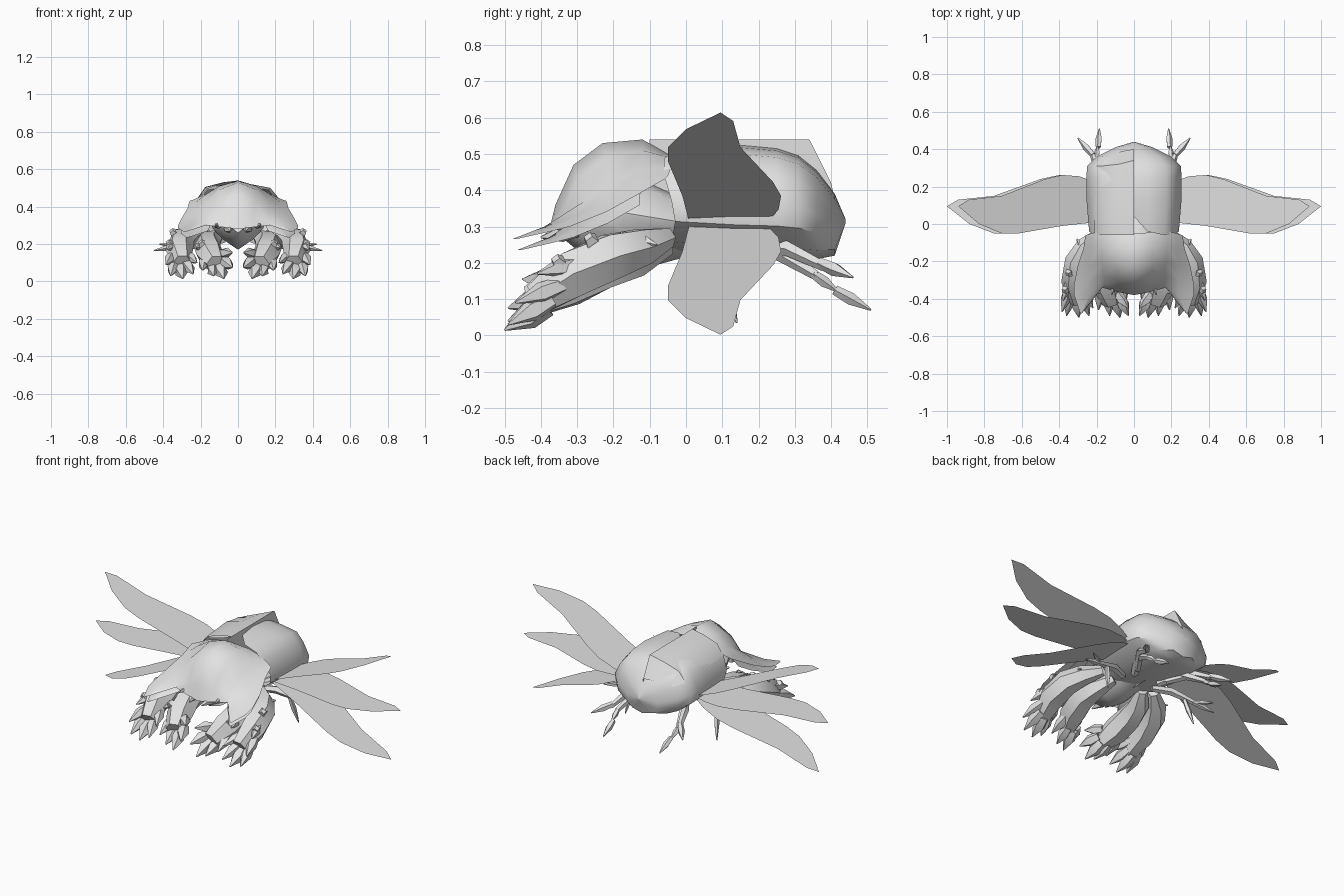
import bpy, bmesh, math
from mathutils import Vector

if "Cube" in bpy.data.objects:
    bpy.data.objects.remove(bpy.data.objects["Cube"])

grey = bpy.data.materials.new("plain_grey")
grey.diffuse_color = (0.76, 0.76, 0.76, 1)
grey.use_nodes = True
grey.node_tree.nodes["Principled BSDF"].inputs["Base Color"].default_value = grey.diffuse_color


def finish(name, bm, mirror=True, ref=None):
    """Turn a bmesh into an object, facing away from ref, mirrored across x."""
    bmesh.ops.remove_doubles(bm, verts=bm.verts, dist=0.0005)
    if ref is None:
        bmesh.ops.recalc_face_normals(bm, faces=bm.faces)
    else:
        bm.normal_update()
        out = sum(f.normal.dot(f.calc_center_median() - Vector(ref)) * f.calc_area() for f in bm.faces)
        if out < 0:
            bmesh.ops.reverse_faces(bm, faces=bm.faces)
    me = bpy.data.meshes.new(name)
    bm.to_mesh(me)
    bm.free()
    me.materials.append(grey)
    ob = bpy.data.objects.new(name, me)
    bpy.context.collection.objects.link(ob)
    if mirror:
        m = ob.modifiers.new("mirror", 'MIRROR')
        m.merge_threshold = 0.002
    return ob


def grid(name, rows, ref, mirror=True):
    """Skin rows of points with quads."""
    bm = bmesh.new()
    vs = [[bm.verts.new(p) for p in r] for r in rows]
    for a, b in zip(vs, vs[1:]):
        for i in range(len(a) - 1):
            bm.faces.new((a[i], a[i + 1], b[i + 1], b[i]))
    return finish(name, bm, mirror, ref)


def tube(bm, pts, radii, sides=6):
    """Closed low-poly limb through pts."""
    pts = [Vector(p) for p in pts]
    rings = []
    for i, (p, r) in enumerate(zip(pts, radii)):
        d = pts[min(i + 1, len(pts) - 1)] - pts[max(i - 1, 0)]
        side = d.cross(Vector((0, 0, 1))).normalized()
        up = side.cross(d).normalized()
        rings.append([bm.verts.new(p + r * (math.cos(t) * side + math.sin(t) * up))
                      for t in (2 * math.pi * k / sides for k in range(sides))])
    for a, b in zip(rings, rings[1:]):
        for k in range(sides):
            j = (k + 1) % sides
            bm.faces.new((a[k], a[j], b[j], b[k]))
    bm.faces.new(rings[0][::-1])
    bm.faces.new(rings[-1])


def spike(bm, base, tip, r):
    """Claw that swells, then tapers to a point."""
    a, b = Vector(base), Vector(tip)
    tube(bm, [a, a.lerp(b, 0.45), b], [r * 0.8, r, 0.003], 5)


# Abdomen with wing cases: half sections (y, half width, top, bottom)
fx = (0, .3, .68, .85, 1, .96, .66, 0)
fz = (0, .02, .08, .25, .5, .7, .9, 1)
front = (.1, .02, 0, 0, .02, .03, .02, 0)   # notched front edge
secs = [(-.06, .24, .51, .23), (.14, .255, .525, .21), (.25, .255, .515, .21), (.31, .25, .495, .21),
        (.36, .2, .455, .21), (.41, .1, .39, .22), (.44, 0, .32, .31)]
grid("abdomen", [[(w * a, y + (f if y < 0 else 0), t + (b - t) * c) for a, c, f in zip(fx, fz, front)]
                 for y, w, t, b in secs], (0, .15, .37))

# Thin upright wall along the middle, and the raised left wing case leaning on it
bm = bmesh.new()
bm.faces.new([bm.verts.new((0, y, z)) for y, z in
              [(-.1, .21), (-.1, .54), (.34, .54), (.4, .42), (.42, .33), (.39, .22)]])
finish("middle_wall", bm, False, (1, 0, .3))
case = [[(0, -.06, .54), (-.08, -.06, .525), (-.165, -.06, .495), (-.21, -.05, .44)],
        [(0, .14, .54), (-.08, .14, .53), (-.175, .14, .505), (-.22, .14, .44)],
        [(0, .34, .54), (-.08, .32, .51), (-.17, .31, .475), (-.215, .31, .42)],
        [(0, .4, .42), (-.06, .39, .42), (-.12, .37, .42), (-.17, .36, .4)]]
grid("left_wing_case", case, (0, .15, .3), False)

# Domed neck shield with forward prongs
shield = [
    [(0, -.05, .5), (.1, -.045, .49), (.18, -.04, .465), (.23, -.05, .44), (.26, -.06, .43)],
    [(0, -.12, .54), (.1, -.12, .51), (.18, -.12, .46), (.23, -.13, .42), (.27, -.13, .39)],
    [(0, -.23, .53), (.1, -.22, .49), (.17, -.21, .42), (.24, -.22, .37), (.3, -.22, .34)],
    [(0, -.31, .47), (.09, -.3, .43), (.16, -.28, .37), (.24, -.3, .33), (.32, -.32, .3)],
    [(0, -.36, .36), (.08, -.34, .34), (.16, -.32, .32), (.24, -.39, .3), (.32, -.38, .285)],
    [(0, -.38, .28), (.08, -.365, .29), (.17, -.34, .3), (.28, -.48, .265), (.29, -.47, .265)],
]
grid("neck_shield", shield, (0, -.15, 0))

# Thin lower layer under the side of the shield
grid("shield_underlayer", [[(x * .95, y * .97, z - .03) for x, y, z in r[2:]] for r in shield[1:]], (0, -.15, 0))

# Head and chest under the shield, tapering to a keel below
chest = [(-.33, .06, .4, .26), (-.27, .11, .46, .21), (-.17, .15, .45, .17), (-.06, .14, .4, .2), (.05, .12, .35, .23)]
kx = (0, .6, 1, .9, .5, 0)
kz = (0, .08, .4, .6, .82, 1)
grid("chest", [[(w * a, y, t + (b - t) * c) for a, c in zip(kx, kz)] for y, w, t, b in chest], (0, -.15, .33))

# Mouth parts
bm = bmesh.new()
spike(bm, (.06, -.3, .29), (.04, -.4, .27), .025)
spike(bm, (.1, -.27, .3), (.12, -.38, .3), .02)
finish("jaws", bm)

# Inner digging arms with claws
bm = bmesh.new()
tube(bm, [(.1, -.05, .25), (.15, -.14, .215), (.165, -.23, .19), (.15, -.33, .145), (.12, -.42, .095)],
     [.03, .06, .072, .075, .05])
for base, tip, r in [((.09, -.37, .15), (.03, -.45, .155), .03), ((.08, -.39, .11), (.03, -.49, .075), .034),
                     ((.1, -.39, .08), (.075, -.5, .015), .036), ((.14, -.38, .08), (.13, -.49, .03), .032),
                     ((.18, -.34, .12), (.19, -.46, .06), .03), ((.19, -.28, .19), (.225, -.38, .18), .026)]:
    spike(bm, base, tip, r)
finish("inner_digging_arm", bm)

# Outer digging arms with claws
bm = bmesh.new()
tube(bm, [(.18, -.05, .27), (.255, -.12, .245), (.3, -.2, .22), (.315, -.31, .17), (.3, -.41, .1)],
     [.03, .055, .07, .074, .05])
for base, tip, r in [((.28, -.38, .1), (.24, -.49, .04), .032), ((.31, -.38, .08), (.295, -.5, .015), .036),
                     ((.34, -.37, .1), (.36, -.49, .03), .032), ((.35, -.34, .14), (.385, -.47, .09), .03),
                     ((.345, -.3, .2), (.38, -.41, .17), .026), ((.27, -.15, .27), (.305, -.08, .25), .018),
                     ((.27, -.34, .14), (.22, -.45, .1), .028)]:
    spike(bm, base, tip, r)
finish("outer_digging_arm", bm)

# Raised scales on the arms
bm = bmesh.new()
for x, y, z in [(.365, -.35, .2), (.345, -.26, .26), (.19, -.35, .2)]:
    tube(bm, [(x, y, z), (x + .012, y - .01, z + .012)], [.025, .015], 4)
finish("arm_scales", bm)

# Middle legs, below the wings
bm = bmesh.new()
tube(bm, [(.1, .03, .23), (.2, .07, .23), (.33, .11, .19)], [.018, .022, .014], 5)
spike(bm, (.32, .11, .19), (.45, .13, .165), .016)
spike(bm, (.33, .11, .19), (.42, .16, .2), .013)
spike(bm, (.27, .1, .19), (.3, .14, .035), .015)
finish("middle_leg", bm)

# Rear legs with forked feet
bm = bmesh.new()
tube(bm, [(.08, .1, .22), (.15, .22, .25), (.2, .36, .165)], [.02, .026, .014], 5)
spike(bm, (.2, .35, .17), (.195, .42, .12), .016)
spike(bm, (.19, .41, .125), (.185, .51, .07), .018)
tube(bm, [(.1, .15, .22), (.19, .28, .24), (.225, .38, .19)], [.018, .022, .014], 5)
spike(bm, (.22, .37, .2), (.3, .46, .16), .02)
finish("rear_leg", bm)

# Three flat wings per side, fanned about a lengthwise hinge
outline = [(0, .01), (.2, -.01), (.45, -.05), (.55, -.05), (.68, 0), (.8, .095),
           (.74, .13), (.55, .15), (.3, .24), (.2, .262), (.1, .255), (0, .22)]
for name, deg in [("upper_wing", 22.5), ("middle_wing", 0), ("lower_wing", -22.5)]:
    a = math.radians(deg)
    bm = bmesh.new()
    bm.faces.new([bm.verts.new((.2 + r * math.cos(a), y, .308 + r * math.sin(a))) for r, y in outline])
    finish(name, bm, True, (.4, .1, -5))

# Smooth shading that keeps the creases
for ob in bpy.data.objects:
    ob.select_set(True)
    bpy.context.view_layer.objects.active = ob
bpy.ops.object.shade_smooth_by_angle(angle=math.radians(40))
